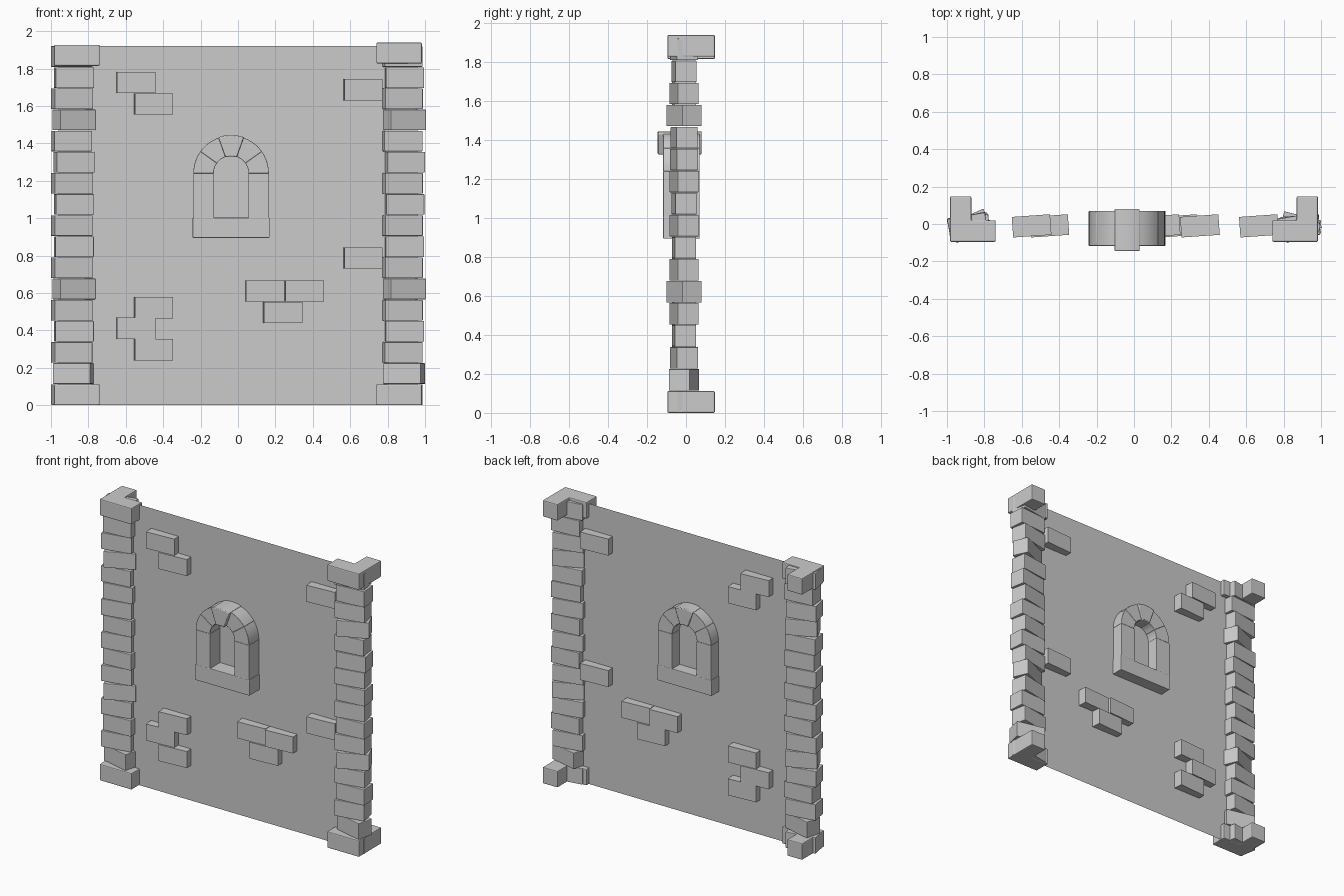
import bpy, bmesh, math
from mathutils import Matrix

if "Cube" in bpy.data.objects:
    bpy.data.objects.remove(bpy.data.objects["Cube"])

WALL_Y = -0.01
H = 0.113          # course height
L, D = 0.205, 0.11  # brick length and depth


def finish(bm, name, bevel=0.0, smooth=False):
    bmesh.ops.recalc_face_normals(bm, faces=bm.faces)
    me = bpy.data.meshes.new(name)
    bm.to_mesh(me)
    bm.free()
    ob = bpy.data.objects.new(name, me)
    bpy.context.collection.objects.link(ob)
    if bevel:
        m = ob.modifiers.new("bevel", 'BEVEL')
        m.width = bevel
        m.segments = 2
        m.limit_method = 'ANGLE'
        m.angle_limit = math.radians(40)
    if smooth:
        bpy.ops.object.select_all(action='DESELECT')
        ob.select_set(True)
        bpy.context.view_layer.objects.active = ob
        bpy.ops.object.shade_smooth_by_angle(angle=math.radians(30))
    return ob


def box(name, cx, cy, cz, sx, sy, sz, turn=0.0, bevel=0.0):
    bm = bmesh.new()
    bmesh.ops.create_cube(bm, size=1, matrix=Matrix.Diagonal((sx, sy, sz, 1)))
    ob = finish(bm, name, bevel)
    ob.location = (cx, cy, cz)
    ob.rotation_euler.z = math.radians(turn)
    return ob


def prism(name, pts, vec, bevel=0.0, smooth=False):
    bm = bmesh.new()
    f = bm.faces.new([bm.verts.new(p) for p in pts])
    r = bmesh.ops.extrude_face_region(bm, geom=[f])
    bmesh.ops.translate(bm, vec=vec, verts=[v for v in r["geom"] if isinstance(v, bmesh.types.BMVert)])
    return finish(bm, name, bevel, smooth)


# thin wall sheet
bm = bmesh.new()
bm.faces.new([bm.verts.new(p) for p in
              ((-0.96, WALL_Y, 0), (0.96, WALL_Y, 0), (0.96, WALL_Y, 1.92), (-0.96, WALL_Y, 1.92))])
finish(bm, "wall_sheet")

# loose bricks showing through the wall (left x, bottom z)
for x, z in [(-0.65, 1.67), (-0.555, 1.555), (0.565, 1.63), (0.565, 0.73), (0.04, 0.555),
             (0.25, 0.555), (0.135, 0.44), (-0.555, 0.465), (-0.65, 0.355), (-0.555, 0.24)]:
    box("wall_brick", x + L / 2, WALL_Y, z + H / 2, L, D, H, turn=4)

# twisted brick columns at both ends
turns = [10, -14, 10, 4, 12, 24, 12, 4, 12, 6, 12, 10, 8, 24, 12, 5, 10]
for side in (-1, 1):
    for i, t in enumerate(turns):
        shift = 0.006 if i % 2 else -0.006
        box("column_brick", side * 0.883 + shift, WALL_Y, (i + 0.5) * H, L, D, H - 0.003, turn=t, bevel=0.003)

# L-shaped corner stones, bottom and top
outline = [(0.983, -0.095), (0.983, 0.148), (0.87, 0.148), (0.87, 0.02), (0.74, 0.02), (0.74, -0.095)]
for side in (-1, 1):
    for z in (0.0, 1.815 if side < 0 else 1.827):
        prism("corner_stone", [(side * x, y, z) for x, y in outline], (0, 0, 0.112), bevel=0.006)

# arched window surround
CX, CZ = -0.037, 1.24
Y0, Y1 = -0.117, 0.07
box("window_sill", CX, (Y0 + Y1) / 2, 0.949, 0.41, Y1 - Y0, 0.108, bevel=0.003)
for side in (-1, 1):
    box("window_jamb", CX + side * 0.147, (Y0 + Y1) / 2, 1.12, 0.11, Y1 - Y0, 0.24, bevel=0.002)


def voussoir(name, a0, a1, r0, r1, y0, y1, bevel):
    n = 5
    angs = [math.radians(a0 + (a1 - a0) * i / n) for i in range(n + 1)]
    pts = [(CX + r1 * math.cos(a), y0, CZ + r1 * math.sin(a)) for a in angs]
    pts += [(CX + r0 * math.cos(a), y0, CZ + r0 * math.sin(a)) for a in reversed(angs)]
    prism(name, pts, (0, y1 - y0, 0), bevel, True)


for a in (0, 35.5, 109, 144.5):
    voussoir("arch_stone", a, a + 35.5, 0.093, 0.202, Y0, Y1, 0.002)
voussoir("arch_keystone", 70.5, 109.5, 0.09, 0.205, -0.145, 0.08, 0.005)
